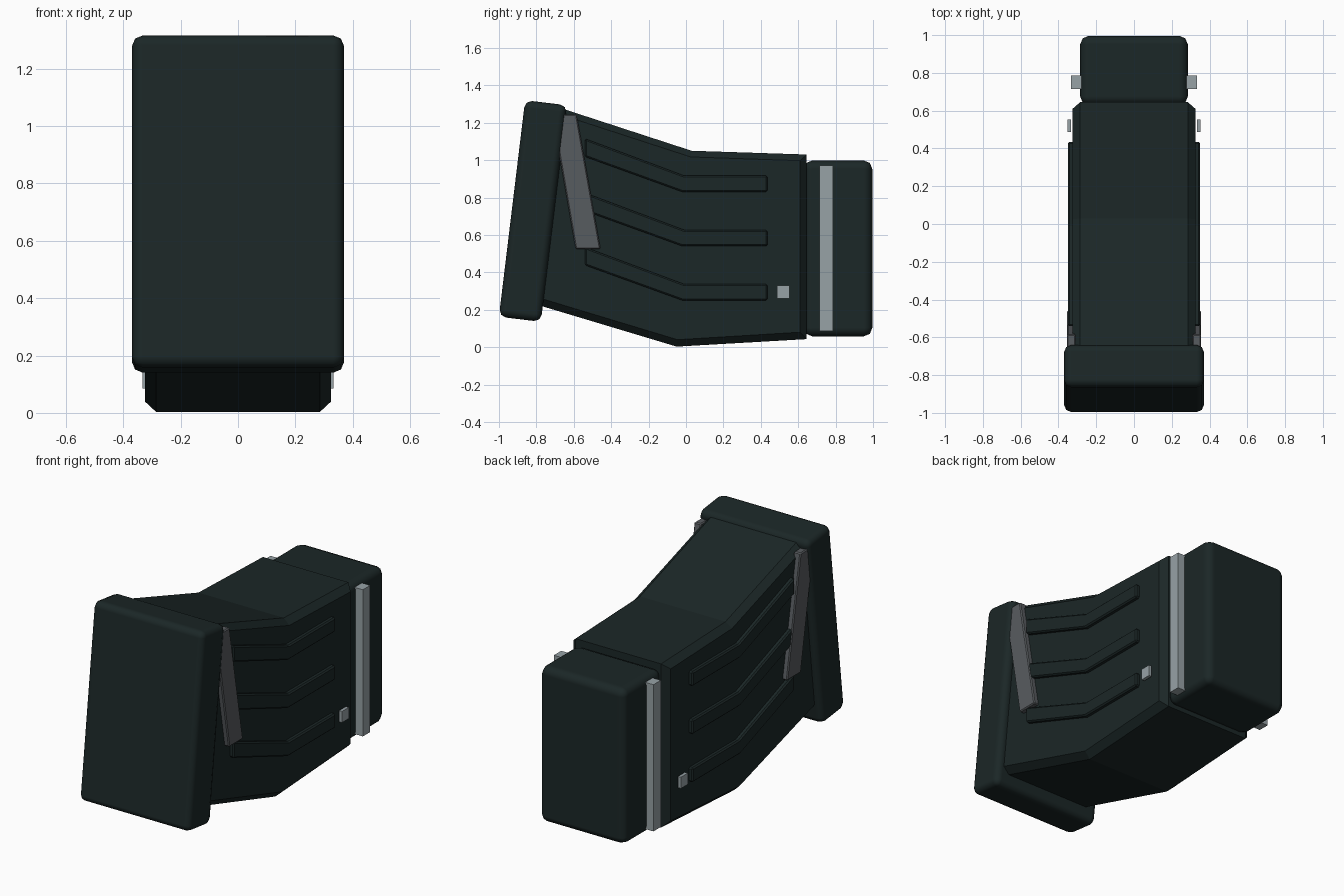
import bpy, bmesh, math
from mathutils import Matrix

if "Cube" in bpy.data.objects:
    bpy.data.objects.remove(bpy.data.objects["Cube"])


def material(name, rgb):
    m = bpy.data.materials.new(name)
    m.diffuse_color = (*rgb, 1)
    m.use_nodes = True
    m.node_tree.nodes["Principled BSDF"].inputs["Base Color"].default_value = m.diffuse_color
    return m


DARK = material("dark_green_grey", (0.011, 0.020, 0.020))
GREY = material("mid_grey", (0.097, 0.106, 0.115))
LIGHT = material("light_grey", (0.31, 0.36, 0.38))


def finish(bm, name, mat, bevel=0, segments=1):
    bmesh.ops.recalc_face_normals(bm, faces=bm.faces[:])
    me = bpy.data.meshes.new(name)
    bm.to_mesh(me)
    bm.free()
    ob = bpy.data.objects.new(name, me)
    bpy.context.collection.objects.link(ob)
    me.materials.append(mat)
    if segments > 1:
        bpy.ops.object.select_all(action='DESELECT')
        bpy.context.view_layer.objects.active = ob
        ob.select_set(True)
        bpy.ops.object.shade_smooth_by_angle(angle=math.radians(35))
    if bevel:
        mod = ob.modifiers.new("bevel", 'BEVEL')
        mod.width, mod.segments = bevel, segments
        mod.harden_normals = segments > 1
    return ob


def box(name, centre, size, mat, bevel=0, segments=1, tilt=0):
    bm = bmesh.new()
    bmesh.ops.create_cube(bm, size=1, matrix=Matrix.Translation(centre)
                          @ Matrix.Rotation(tilt, 4, 'X') @ Matrix.Diagonal((*size, 1)))
    return finish(bm, name, mat, bevel, segments)


def loft(name, sections, mat, bevel=0):
    """Joins (x, yz outline) sections across x and caps both ends."""
    bm = bmesh.new()
    rings = [[bm.verts.new((x, y, z)) for y, z in pts] for x, pts in sections]
    n = len(rings[0])
    for a, b in zip(rings, rings[1:]):
        for i in range(n):
            j = (i + 1) % n
            bm.faces.new((a[i], a[j], b[j], b[i]))
    bm.faces.new(rings[0])
    bm.faces.new(rings[-1])
    return finish(bm, name, mat, bevel)


# Bent body with chamfered side outlines
outer = [(-0.66, 1.275), (0.03, 1.05), (0.645, 1.03), (0.645, 0.043), (-0.05, 0.003), (-0.80, 0.228)]
inner = [(-0.66, 1.24), (0.025, 1.017), (0.61, 0.997), (0.61, 0.08), (-0.045, 0.04), (-0.79, 0.265)]
loft("body", [(-0.325, inner), (-0.285, outer), (0.285, outer), (0.325, inner)], DARK)

# Tilted front pad and rear block
box("front_pad", (0, -0.818, 0.728), (0.74, 0.226, 1.166), DARK, 0.038, 2, -math.radians(6.9))
box("rear_block", (0, 0.813, 0.528), (0.57, 0.366, 0.94), DARK, 0.045, 2)

for s, side in ((1, "right"), (-1, "left")):
    # Three bent raised ribs
    for k in range(3):
        d = -0.29 * k
        rib = [(-0.54, 1.115 + d), (-0.01, 0.917 + d), (0.435, 0.917 + d),
               (0.435, 0.83 + d), (-0.02, 0.83 + d), (-0.54, 1.018 + d)]
        loft(f"rib_{side}_{k + 1}", [(s * 0.30, rib), (s * 0.350, rib)], DARK, 0.008)
    # Slanted side plate
    plate = [(-0.715, 1.245), (-0.585, 1.245), (-0.457, 0.525), (-0.59, 0.525)]
    loft(f"side_plate_{side}", [(s * 0.31, plate), (s * 0.355, plate)], GREY, 0.006)
    # Rear vertical strip and small square button
    box(f"rear_strip_{side}", (s * 0.305, 0.75, 0.528), (0.055, 0.07, 0.885), LIGHT)
    box(f"button_{side}", (s * 0.343, 0.52, 0.295), (0.02, 0.066, 0.068), LIGHT)
